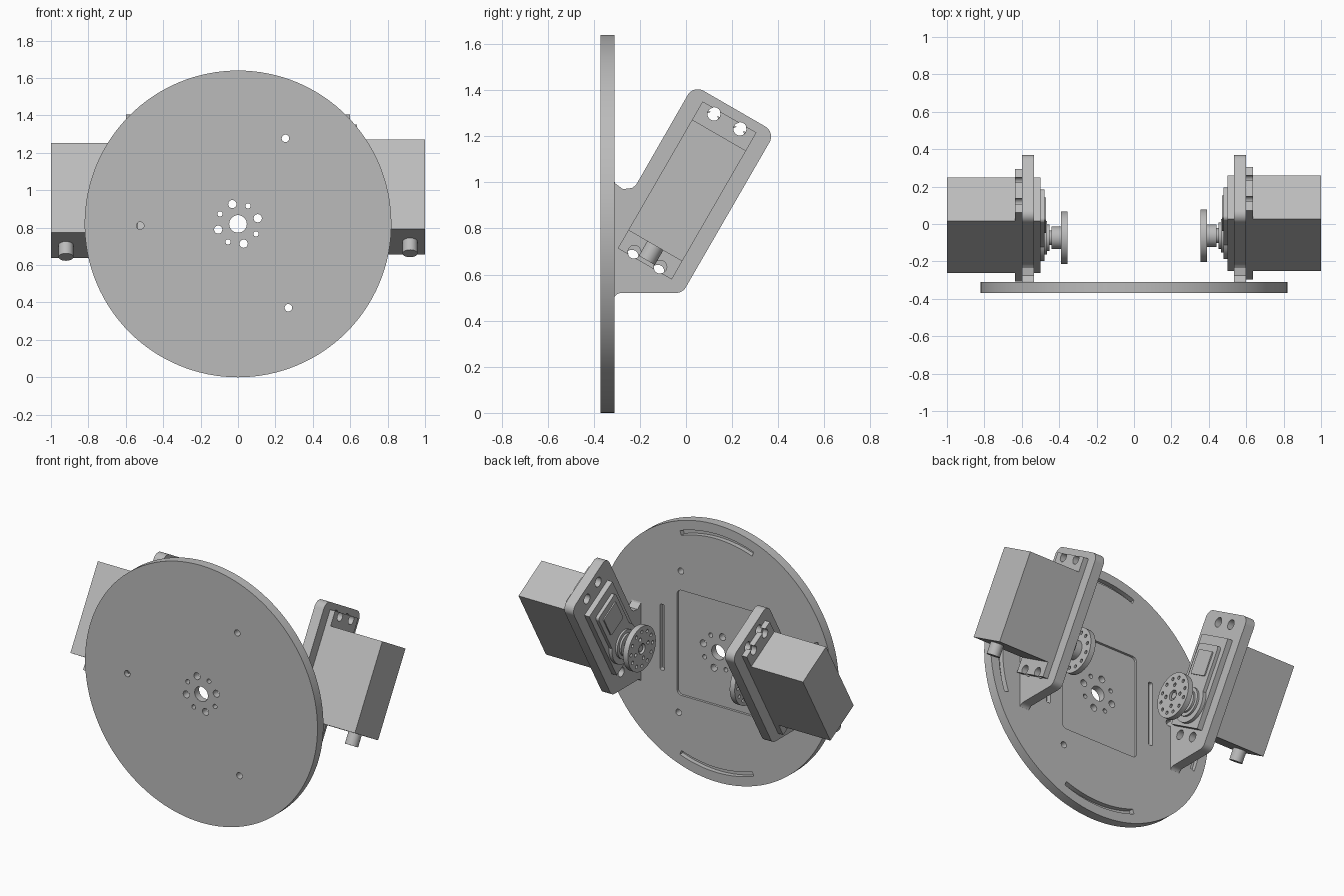
import bpy, bmesh
from math import cos, sin, tan, pi, radians
from mathutils import Vector, Matrix

cube = bpy.data.objects.get("Cube")
if cube:
    bpy.data.objects.remove(cube)

grey = bpy.data.materials.new("plain_grey")
grey.use_nodes = True
grey.diffuse_color = (0.5, 0.5, 0.5, 1)
grey.node_tree.nodes["Principled BSDF"].inputs["Base Color"].default_value = (0.5, 0.5, 0.5, 1)
parts = []


def frame(a, b, n, origin=(0, 0, 0)):
    m = Matrix((a, b, n)).transposed().to_4x4()
    m.translation = Vector(origin)
    return m


def circle(r, ca=0, cb=0, seg=32):
    return [(ca + r * cos(2 * pi * i / seg), cb + r * sin(2 * pi * i / seg)) for i in range(seg)]


def fillet(corners, steps=8):
    """Round each (a, b, radius) corner of a polygon."""
    out = []
    for i, (a, b, r) in enumerate(corners):
        p = Vector((a, b))
        if r == 0:
            out.append(p)
            continue
        d0 = (Vector(corners[i - 1][:2]) - p).normalized()
        d1 = (Vector(corners[(i + 1) % len(corners)][:2]) - p).normalized()
        half = d0.angle(d1) / 2
        c = p + (d0 + d1).normalized() * r / sin(half)
        s, e = p + d0 * r / tan(half) - c, p + d1 * r / tan(half) - c
        out += [c + s.lerp(e, k / steps).normalized() * r for k in range(steps + 1)]
    return out


def rect(a0, a1, b0, b1, r=0):
    return fillet([(a0, b0, r), (a1, b0, r), (a1, b1, r), (a0, b1, r)])


def arc_slot(r0, r1, mid, half, steps=16):
    ang = [radians(mid - half + 2 * half * i / steps) for i in range(steps + 1)]
    return [(r1 * cos(t), r1 * sin(t)) for t in ang] + [(r0 * cos(t), r0 * sin(t)) for t in reversed(ang)]


def prism(name, pts, m, d0, d1, keep=True):
    """Extrude a flat outline between two depths of a frame."""
    bm = bmesh.new()
    low = [bm.verts.new(m @ Vector((p[0], p[1], d0))) for p in pts]
    high = [bm.verts.new(m @ Vector((p[0], p[1], d1))) for p in pts]
    bm.faces.new(low[::-1])
    bm.faces.new(high)
    for i in range(len(pts)):
        j = (i + 1) % len(pts)
        bm.faces.new((low[i], low[j], high[j], high[i]))
    bmesh.ops.recalc_face_normals(bm, faces=bm.faces)
    me = bpy.data.meshes.new(name)
    bm.to_mesh(me)
    bm.free()
    me.materials.append(grey)
    ob = bpy.data.objects.new(name, me)
    bpy.context.scene.collection.objects.link(ob)
    if keep:
        parts.append(ob)
    return ob


def cut(ob, m, cuts):
    """Subtract a list of (outline, depth, depth) prisms."""
    cutters = []
    for pts, d0, d1 in cuts:
        c = prism("cutter", pts, m, d0, d1, keep=False)
        c.hide_render = True
        cutters.append(c)
        mod = ob.modifiers.new("cut", "BOOLEAN")
        mod.operation, mod.solver, mod.object = "DIFFERENCE", "EXACT", c
    bpy.context.view_layer.update()
    done = bpy.data.meshes.new_from_object(ob.evaluated_get(bpy.context.evaluated_depsgraph_get()))
    ob.modifiers.clear()
    ob.data = done
    for c in cutters:
        bpy.data.objects.remove(c)


# Round base plate: through holes, shallow pocket and blind slots on the back
FRONT, BACK = 0.37, 0.31
plate_m = frame((1, 0, 0), (0, 0, 1), (0, -1, 0), (0, 0, 0.82))
plate = prism("base_plate", circle(0.82, seg=128), plate_m, BACK, FRONT)
thru = (BACK - 0.1, FRONT + 0.1)
cuts = [(rect(-0.28, 0.28, -0.335, 0.335, 0.03), BACK - 0.1, BACK + 0.015),
        (circle(0.047), *thru)]
for k in range(4):
    for deg, r in ((16, 0.022), (61, 0.014)):
        t = radians(deg + 90 * k)
        cuts.append((circle(r, 0.11 * cos(t), 0.11 * sin(t), 20), *thru))
    cuts.append((arc_slot(0.73, 0.76, 90 * k, 20), BACK - 0.1, BACK + 0.03))
for k in range(3):
    t = radians(61 + 120 * k)
    cuts.append((circle(0.02, 0.523 * cos(t), 0.523 * sin(t), 20), *thru))
for s in (-1, 1):
    cuts.append((rect(s * 0.385 - 0.015, s * 0.385 + 0.015, -0.21, 0.21, 0.01), BACK - 0.1, BACK + 0.03))
cut(plate, plate_m, cuts)

# Tilted servo axes: U runs along the case, V across it
U, V = Vector((0, 0.5, 0.866)), Vector((0, 0.866, -0.5))
CENTER = Vector((0, 0.005, 0.965))
HOLES = [(v, u) for v in (-0.065, 0.065) for u in (-0.345, 0.345)]


def corner(v, u, r):
    p = CENTER + V * v + U * u
    return (p.y, p.z, r)


for side, s in (("left", 1), ("right", -1)):
    out = (s, 0, 0)
    # Mounting bracket
    flat = frame((0, 1, 0), (0, 0, 1), out)
    outline = fillet([(-0.34, 1.03, 0), (-0.315, 1.03, 0), (-0.315, 0.818, 0.055),
                      corner(-0.205, 0.41, 0.05), corner(0.205, 0.41, 0.05),
                      corner(0.205, -0.395, 0.05), (-0.315, 0.52, 0.035),
                      (-0.315, 0.47, 0), (-0.34, 0.47, 0)])
    bracket = prism(side + "_bracket", outline, flat, 0.535, 0.6)
    tilt = frame(V, U, out, CENTER)
    cut(bracket, tilt, [(circle(0.03, v, u, 24), 0.4, 0.7) for v, u in HOLES])

    # Servo case, ears and cable boot
    mid = CENTER if s > 0 else CENTER - U * 0.022
    tilt = frame(V, U, out, mid)
    prism(side + "_servo_case", rect(-0.135, 0.135, -0.277, 0.277), tilt, 0.5, 1.0)
    ears = prism(side + "_servo_ears", rect(-0.135, 0.135, -0.368, 0.368), tilt, 0.6, 0.635)
    ear_cuts = [(circle(0.028, v, u, 24), 0.55, 0.7) for v, u in HOLES]
    for v, u in HOLES:
        end = 0.4 if u > 0 else -0.4
        ear_cuts.append((rect(v - 0.012, v + 0.012, min(u, end), max(u, end)), 0.55, 0.7))
    cut(ears, tilt, ear_cuts)
    boot_m = frame((1, 0, 0), V, -U, mid + Vector((s * 0.92, 0, 0)))
    prism(side + "_cable_boot", circle(0.04), boot_m, 0.25, 0.35)

    # Gear cover and output shaft
    prism(side + "_gear_cover", rect(-0.1, 0.1, -0.13, 0.22, 0.02), tilt, 0.478, 0.51)
    prism(side + "_cover_panel", rect(-0.07, 0.07, 0.03, 0.18, 0.01), tilt, 0.47, 0.49)
    axis = frame(V, U, out, mid - U * 0.135)
    for name, r, d0, d1 in (("gear_boss", 0.125, 0.478, 0.51), ("shaft_collar", 0.09, 0.465, 0.48),
                            ("shaft_ring", 0.07, 0.452, 0.47), ("output_shaft", 0.04, 0.43, 0.47),
                            ("horn_hub", 0.06, 0.39, 0.44)):
        prism(side + "_" + name, circle(r, seg=48), axis, d0, d1)

    # Round horn with a ring of holes and a centre screw
    horn = prism(side + "_horn", circle(0.14, seg=64), axis, 0.355, 0.39)
    horn_cuts = [(circle(0.032), 0.3, 0.375)]
    for k in range(12):
        t = radians(30 * k)
        horn_cuts.append((circle(0.011, 0.108 * cos(t), 0.108 * sin(t), 12), 0.3, 0.41))
    for k in range(4):
        t = radians(90 * k + 15)
        horn_cuts.append((circle(0.012, 0.065 * cos(t), 0.065 * sin(t), 12), 0.3, 0.38))
    cut(horn, axis, horn_cuts)
    prism(side + "_horn_screw", circle(0.02), axis, 0.362, 0.38)

# Smooth the round walls, keep the edges sharp
bpy.ops.object.select_all(action="DESELECT")
for ob in parts:
    ob.select_set(True)
bpy.context.view_layer.objects.active = plate
bpy.ops.object.shade_smooth_by_angle(angle=radians(30))
